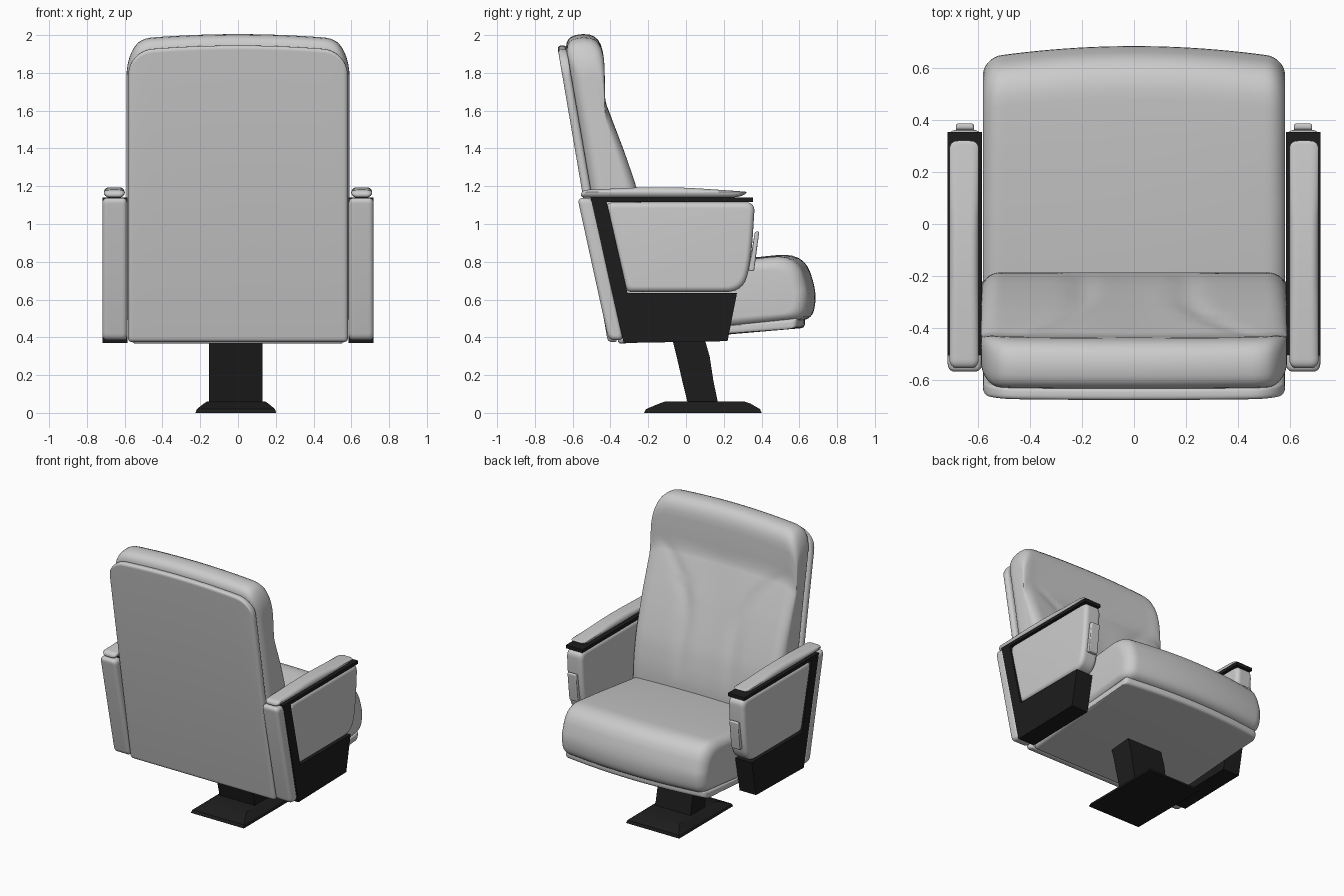
import bpy, bmesh
from math import sin, cos, pi, sqrt, exp
from mathutils import Vector

if "Cube" in bpy.data.objects:
    bpy.data.objects.remove(bpy.data.objects["Cube"])

black = bpy.data.materials.new("black_plastic")
black.diffuse_color = (0.012, 0.012, 0.012, 1)
black.use_nodes = True
black.node_tree.nodes["Principled BSDF"].inputs["Base Color"].default_value = black.diffuse_color
LEAN = 0.171


def finish(name, bm, mat=None, angle=40):
    bmesh.ops.recalc_face_normals(bm, faces=bm.faces[:])
    me = bpy.data.meshes.new(name)
    bm.to_mesh(me)
    bm.free()
    ob = bpy.data.objects.new(name, me)
    bpy.context.collection.objects.link(ob)
    if mat:
        me.materials.append(mat)
    bpy.ops.object.select_all(action='DESELECT')
    ob.select_set(True)
    bpy.context.view_layer.objects.active = ob
    bpy.ops.object.shade_smooth_by_angle(angle=angle * pi / 180)
    return ob


def rounded(pts, n=6):
    """Polygon of (y, z, radius) with its corners replaced by curves."""
    out = []
    for i, (y, z, r) in enumerate(pts):
        p = Vector((y, z))
        if r == 0:
            out.append(p)
            continue
        a = Vector(pts[i - 1][:2]) - p
        b = Vector(pts[(i + 1) % len(pts)][:2]) - p
        pa = p + a.normalized() * min(r, a.length * 0.49)
        pb = p + b.normalized() * min(r, b.length * 0.49)
        for k in range(n + 1):
            t = k / n
            out.append(pa * (1 - t) ** 2 + p * 2 * t * (1 - t) + pb * t * t)
    return out


def loft(name, pts, hw, cx=0, edge=0, steps=20, lean=0, warp=None, mat=None):
    """Sweep a side profile across x, with softly rounded ends."""
    prof = [Vector((p.x + lean * p.y, p.y)) for p in rounded(pts)]
    lo = [min(p[i] for p in prof) for i in (0, 1)]
    hi = [max(p[i] for p in prof) for i in (0, 1)]
    mid = [(lo[i] + hi[i]) / 2 for i in (0, 1)]
    half = [(hi[i] - lo[i]) / 2 for i in (0, 1)]
    if edge:
        xs = [hw * sin(pi / 2 * k / steps) for k in range(-steps, steps + 1)]
    else:
        xs = [-hw, hw]
    bm = bmesh.new()
    rings = []
    for x in xs:
        d = max(0, abs(x) - (hw - edge))
        inset = edge - sqrt(max(0, edge * edge - d * d)) if edge else 0
        ring = []
        for p in prof:
            y, z = [mid[i] + (p[i] - mid[i]) * (1 - inset / half[i]) for i in (0, 1)]
            if warp:
                y, z = warp(x, y, z)
            ring.append(bm.verts.new((cx + x, y - lean * z, z)))
        rings.append(ring)
    n = len(prof)
    for a, b in zip(rings, rings[1:]):
        for i in range(n):
            j = (i + 1) % n
            bm.faces.new((a[i], a[j], b[j], b[i]))
    bm.faces.new(rings[0])
    bm.faces.new(rings[-1])
    return finish(name, bm, mat)


def stack(name, levels, mat):
    """Hard-edged block through rectangles (z, x0, x1, y0, y1)."""
    bm = bmesh.new()
    rings = [[bm.verts.new(v) for v in ((a, c, z), (b, c, z), (b, d, z), (a, d, z))]
             for z, a, b, c, d in levels]
    for p, q in zip(rings, rings[1:]):
        for i in range(4):
            j = (i + 1) % 4
            bm.faces.new((p[i], p[j], q[j], q[i]))
    bm.faces.new(rings[0])
    bm.faces.new(rings[-1])
    return finish(name, bm, mat, 20)


def top_drop(x, z, w, r, top):
    """Arched top edge with rounded upper corners."""
    d = max(0, abs(x) - (w - r))
    drop = 0.03 * (x / w) ** 2 + r - sqrt(max(0, r * r - d * d))
    return z - drop * min(1, max(0, (z - 1.3) / (top - 1.3)))


def shell_warp(x, y, z):
    return y, top_drop(x, z, 0.583, 0.13, 1.945)


def cushion_warp(x, y, z):
    # soft folds sweeping from the headrest down the front
    if y > -0.2 and 0.8 < z < 1.72:
        f = sin(pi * (z - 0.8) / 0.92)
        line = 0.2 + 0.3 * max(0, (z - 1.2) / 0.5) ** 2
        y -= 0.016 * f * exp(-((abs(x) - line) / 0.05) ** 2)
        y -= 0.012 * f * exp(-(x / 0.16) ** 2)
    return y, top_drop(x, z, 0.59, 0.13, 2.0)


def seat_warp(x, y, z):
    # bowed front edge and crowned top
    k = (x / 0.58) ** 2
    return y - 0.045 * k * min(1, max(0, y / 0.6)), z - 0.012 * k * (z > 0.65)


# Backrest: rear shell and padded cushion
loft("back_shell", [(-0.414, 0.375, 0.025), (-0.682, 1.945, 0.025), (-0.635, 1.945, 0.015),
                    (-0.365, 0.375, 0.015)], 0.583, edge=0.022, steps=28,
     lean=LEAN, warp=shell_warp)
loft("back_cushion", [(-0.385, 0.45, 0.02), (-0.51, 1.18, 0), (-0.57, 1.55, 0), (-0.648, 2.0, 0.09),
                      (-0.44, 2.01, 0.14), (-0.432, 1.66, 0.08), (-0.40, 1.58, 0.08),
                      (-0.325, 1.38, 0.05), (-0.26, 1.19, 0.1), (-0.215, 1.03, 0.06),
                      (-0.185, 0.84, 0.1), (-0.19, 0.45, 0.08)],
     0.59, edge=0.075, steps=32, lean=LEAN, warp=cushion_warp)

# Seat: padded cushion and board underneath
loft("seat_cushion", [(-0.32, 0.39, 0.03), (-0.32, 0.74, 0.04), (0.2, 0.806, 0.1), (0.62, 0.85, 0.14),
                      (0.695, 0.64, 0.1), (0.67, 0.495, 0.06)],
     0.583, edge=0.07, steps=24, warp=seat_warp)
loft("seat_board", [(-0.36, 0.365, 0.02), (-0.36, 0.405, 0.01), (0.63, 0.505, 0.015),
                    (0.63, 0.45, 0.025)], 0.565, edge=0.025, warp=seat_warp)

# Armrests on both sides
for side, s in (("left", -1), ("right", 1)):
    cx = s * 0.652
    loft(side + "_arm_frame", [(-0.505, 1.14, 0), (0.355, 1.14, 0), (0.355, 1.117, 0),
                               (-0.42, 1.117, 0), (-0.31, 0.635, 0), (0.27, 0.635, 0),
                               (0.22, 0.38, 0), (-0.33, 0.37, 0)], 0.066, cx, mat=black)
    loft(side + "_arm_panel", [(-0.425, 1.115, 0.04), (0.365, 1.115, 0.05), (0.345, 0.80, 0.2),
                               (0.30, 0.64, 0.09), (-0.315, 0.64, 0.03)],
         0.066, cx, edge=0.03, steps=12)
    loft(side + "_arm_pad", [(-0.56, 1.14, 0.03), (-0.55, 1.18, 0.03), (-0.1, 1.20, 0.2),
                             (0.335, 1.17, 0.03), (0.28, 1.14, 0.05)],
         0.056, cx + s * 0.003, edge=0.03, steps=12)
    loft(side + "_arm_rear_pad", [(-0.575, 1.14, 0.035), (-0.49, 1.135, 0.03), (-0.33, 0.385, 0.03),
                                  (-0.41, 0.385, 0.035)],
         0.066, cx, edge=0.025, steps=12, lean=0.22)
    loft(side + "_arm_front_tab", [(0.33, 0.75, 0.01), (0.36, 0.75, 0.01), (0.388, 0.96, 0.01),
                                   (0.365, 0.96, 0.01)], 0.035, cx, edge=0.008, steps=8)

# Pedestal post and floor foot
stack("pedestal_post", [(0.05, -0.154, 0.13, 0.01, 0.17), (0.17, -0.154, 0.13, -0.02, 0.145),
                        (0.3, -0.154, 0.13, -0.05, 0.125), (0.42, -0.154, 0.13, -0.08, 0.09)], black)
stack("pedestal_foot", [(0, -0.225, 0.202, -0.222, 0.4), (0.02, -0.218, 0.196, -0.212, 0.392),
                        (0.05, -0.18, 0.16, -0.14, 0.34), (0.06, -0.165, 0.145, -0.11, 0.31)], black)
